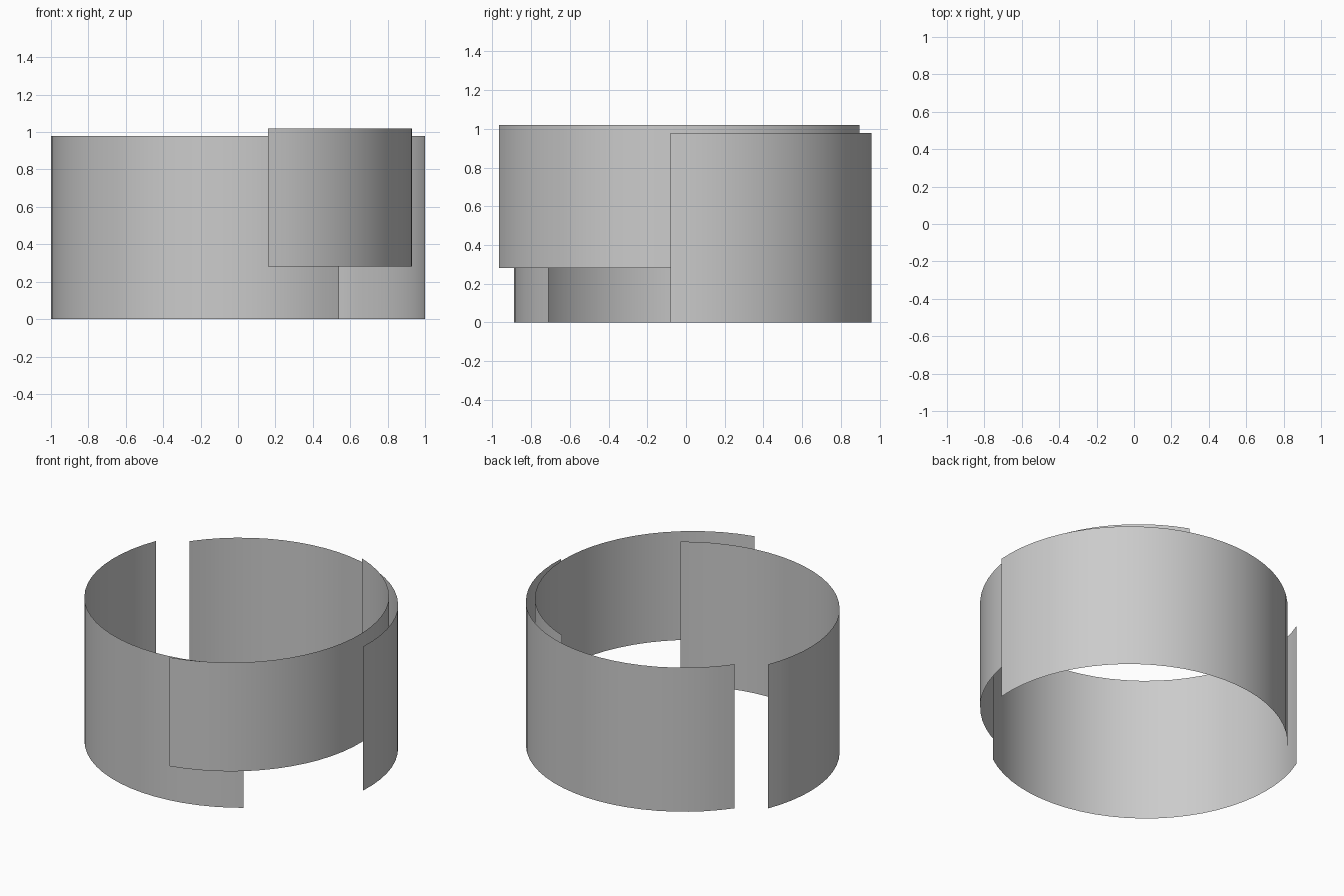
import bpy, bmesh, math

if "Cube" in bpy.data.objects:
    bpy.data.objects.remove(bpy.data.objects["Cube"])

RADIUS = 0.975


def curved_sheet(name, center, start, end, z0, z1):
    """Open cylindrical sheet running counter-clockwise from start to end."""
    cx, cy = center
    a0 = math.atan2(start[1] - cy, start[0] - cx)
    a1 = math.atan2(end[1] - cy, end[0] - cx)
    while a1 <= a0:
        a1 += 2 * math.pi
    steps = max(8, round((a1 - a0) / (2 * math.pi) * 64))
    bm = bmesh.new()
    rows = []
    for i in range(steps + 1):
        a = a0 + (a1 - a0) * i / steps
        x, y = cx + RADIUS * math.cos(a), cy + RADIUS * math.sin(a)
        rows.append((bm.verts.new((x, y, z0)), bm.verts.new((x, y, z1))))
    for (b0, t0), (b1, t1) in zip(rows, rows[1:]):
        bm.faces.new((b0, b1, t1, t0)).smooth = True
    mesh = bpy.data.meshes.new(name)
    bm.to_mesh(mesh)
    bm.free()
    obj = bpy.data.objects.new(name, mesh)
    bpy.context.collection.objects.link(obj)
    return obj


# Left and front wall
curved_sheet("left_wall", (-0.025, 0.085), (-0.92, 0.444), (0.54, -0.71), 0, 0.98)
# Right and back wall
curved_sheet("right_wall", (0.025, -0.015), (1.0, -0.08), (-0.755, 0.561), 0, 0.98)
# Raised inner panel bridging the front opening
curved_sheet("raised_panel", (-0.045, -0.013), (0.16, -0.966), (0.307, 0.897), 0.28, 1.02)
